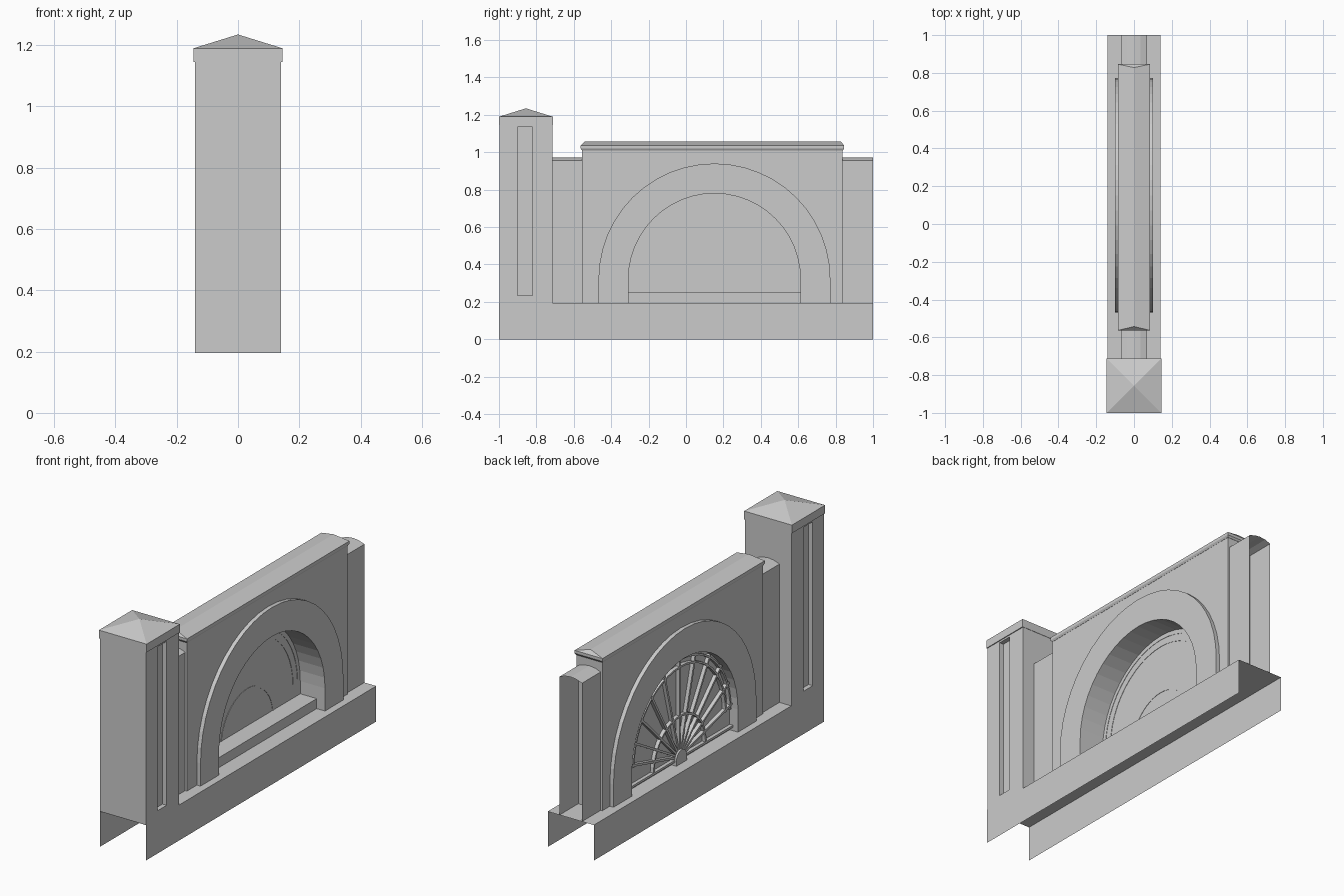
import bpy, bmesh
from math import sin, cos, pi, sqrt, radians
from mathutils import Matrix, Vector

if "Cube" in bpy.data.objects:
    bpy.data.objects.remove(bpy.data.objects["Cube"])

stone = bpy.data.materials.new("grey stone")
stone.use_nodes = True
GREY = (0.6, 0.6, 0.6, 1)
stone.diffuse_color = GREY
stone.node_tree.nodes["Principled BSDF"].inputs["Base Color"].default_value = GREY

BASE_TOP = 0.195
ARCH_Y, ARCH_Z = 0.152, 0.32     # centre of the arch
HUB_Z = 0.225                    # centre of the fan window
PANEL_X = -0.05


def finish(name, bm, fix=True):
    if fix:
        bmesh.ops.recalc_face_normals(bm, faces=bm.faces)
    mesh = bpy.data.meshes.new(name)
    bm.to_mesh(mesh)
    bm.free()
    mesh.materials.append(stone)
    obj = bpy.data.objects.new(name, mesh)
    bpy.context.collection.objects.link(obj)
    return obj


def slab(name, outline, x0, x1):
    """Extrude a (y, z) outline along x."""
    bm = bmesh.new()
    face = bm.faces.new([bm.verts.new((x0, y, z)) for y, z in outline])
    if x1 != x0:
        out = bmesh.ops.extrude_face_region(bm, geom=[face])
        verts = [v for v in out["geom"] if isinstance(v, bmesh.types.BMVert)]
        bmesh.ops.translate(bm, verts=verts, vec=(x1 - x0, 0, 0))
    return finish(name, bm, x1 != x0)


def shell(name, profile, y0, y1):
    """Run an open (x, z) profile along y, leaving the ends open."""
    bm = bmesh.new()
    rows = [[bm.verts.new((x, y, z)) for x, z in profile] for y in (y0, y1)]
    for i in range(len(profile) - 1):
        bm.faces.new((rows[0][i], rows[0][i + 1], rows[1][i + 1], rows[1][i]))
    return finish(name, bm, False)


def stack(name, levels):
    """Join rectangles (half width, y0, y1, z) from bottom to top."""
    bm = bmesh.new()
    rings = [[bm.verts.new(p) for p in
              ((-w, a, z), (w, a, z), (w, b, z), (-w, b, z))] for w, a, b, z in levels]
    bm.faces.new(rings[0][::-1])
    bm.faces.new(rings[-1])
    for low, high in zip(rings, rings[1:]):
        for i in range(4):
            j = (i + 1) % 4
            bm.faces.new((low[i], low[j], high[j], high[i]))
    bmesh.ops.remove_doubles(bm, verts=bm.verts, dist=1e-5)
    return finish(name, bm)


def arc(radius, cz=ARCH_Z, n=24):
    return [(ARCH_Y - radius * cos(pi * i / n), cz + radius * sin(pi * i / n))
            for i in range(n + 1)]


def stilted(radius):
    """Arch line with straight legs down to the base."""
    return [(ARCH_Y - radius, BASE_TOP)] + arc(radius) + [(ARCH_Y + radius, BASE_TOP)]


# Hollow plinth, open below and at both ends
shell("plinth", [(-0.14, 0), (-0.14, BASE_TOP), (0.14, BASE_TOP), (0.14, 0)], -1, 1)

# Pillar with a sunken panel on each side
bm = bmesh.new()
bmesh.ops.create_cube(bm, size=1, matrix=Matrix.LocRotScale(
    Vector((0, -0.856, 0.67)), None, Vector((0.28, 0.284, 0.95))))
bm.normal_update()
for side in (-1, 1):
    face = next(f for f in bm.faces if f.normal.x * side > 0.9)
    bmesh.ops.inset_individual(bm, faces=[face], thickness=0.05)
    for v in face.verts:
        v.co.y = -0.9 if v.co.y < -0.856 else -0.82
        v.co.z = 0.235 if v.co.z < 0.67 else 1.135
    out = bmesh.ops.extrude_face_region(bm, geom=[face])
    for v in out["geom"]:
        if isinstance(v, bmesh.types.BMVert):
            v.co.x -= side * 0.025
    if face.is_valid:
        bmesh.ops.delete(bm, geom=[face], context="FACES_ONLY")
finish("pillar", bm)
stack("pillar_cap", [(0.145, -1, -0.712, 1.145), (0.145, -1, -0.712, 1.19),
                     (0, -0.856, -0.856, 1.235)])

# Low end walls with a slightly crowned top
crown = [(-0.068, BASE_TOP), (-0.068, 0.955), (-0.035, 0.967), (0, 0.971),
         (0.035, 0.967), (0.068, 0.955), (0.068, BASE_TOP)]
shell("front_low_wall", crown, -0.72, -0.55)
shell("back_low_wall", crown, 0.83, 1)

# Main wall, coping and arch surround
slab("main_wall", [(-0.555, BASE_TOP), (-0.555, 1.015)] + [(0.838, 1.015), (0.838, BASE_TOP)]
     + stilted(0.54)[::-1], -0.078, 0.078)
stack("coping", [(0.079, -0.556, 0.839, 1.01), (0.085, -0.563, 0.846, 1.02),
                 (0.085, -0.563, 0.846, 1.036), (0, -0.543, 0.828, 1.057)])
slab("arch_surround", stilted(0.62) + stilted(0.46)[::-1], -0.1, 0.1)

# Window panel and sill
slab("window_panel", stilted(0.46), PANEL_X, PANEL_X)
slab("window_sill", [(ARCH_Y - 0.46, BASE_TOP), (ARCH_Y - 0.46, 0.25),
                     (ARCH_Y + 0.46, 0.25), (ARCH_Y + 0.46, BASE_TOP)], PANEL_X, 0.05)

# Fan tracery: rims, rays, bottom rail and hub
BAR_X = PANEL_X - 0.02
for name, radius, cz in (("outer_rim", 0.445, ARCH_Z), ("inner_rim", 0.405, ARCH_Z),
                         ("small_rim", 0.23, HUB_Z)):
    slab(name, arc(radius, cz) + arc(radius - 0.01, cz)[::-1], BAR_X, PANEL_X + 0.002)
rise = ARCH_Z - HUB_Z
for i in range(1, 12):
    a = radians(15 * i)
    d, n = Vector((cos(a), sin(a))), Vector((-sin(a), cos(a))) * 0.006
    reach = rise * sin(a) + sqrt(0.455 ** 2 - (rise * cos(a)) ** 2)
    hub = Vector((ARCH_Y, HUB_Z))
    slab(f"ray_{i}", [hub - n, hub + d * reach - n, hub + d * reach + n, hub + n],
         BAR_X, PANEL_X)
slab("bottom_rail", [(ARCH_Y - 0.46, HUB_Z - 0.012), (ARCH_Y - 0.46, HUB_Z),
                     (ARCH_Y + 0.46, HUB_Z), (ARCH_Y + 0.46, HUB_Z - 0.012)], BAR_X, PANEL_X)
slab("fan_hub", [(ARCH_Y + 0.045 * cos(pi * i / 8), HUB_Z + 0.045 * sin(pi * i / 8))
                 for i in range(9)] + [(ARCH_Y - 0.045, BASE_TOP), (ARCH_Y + 0.045, BASE_TOP)],
     BAR_X - 0.01, PANEL_X)
